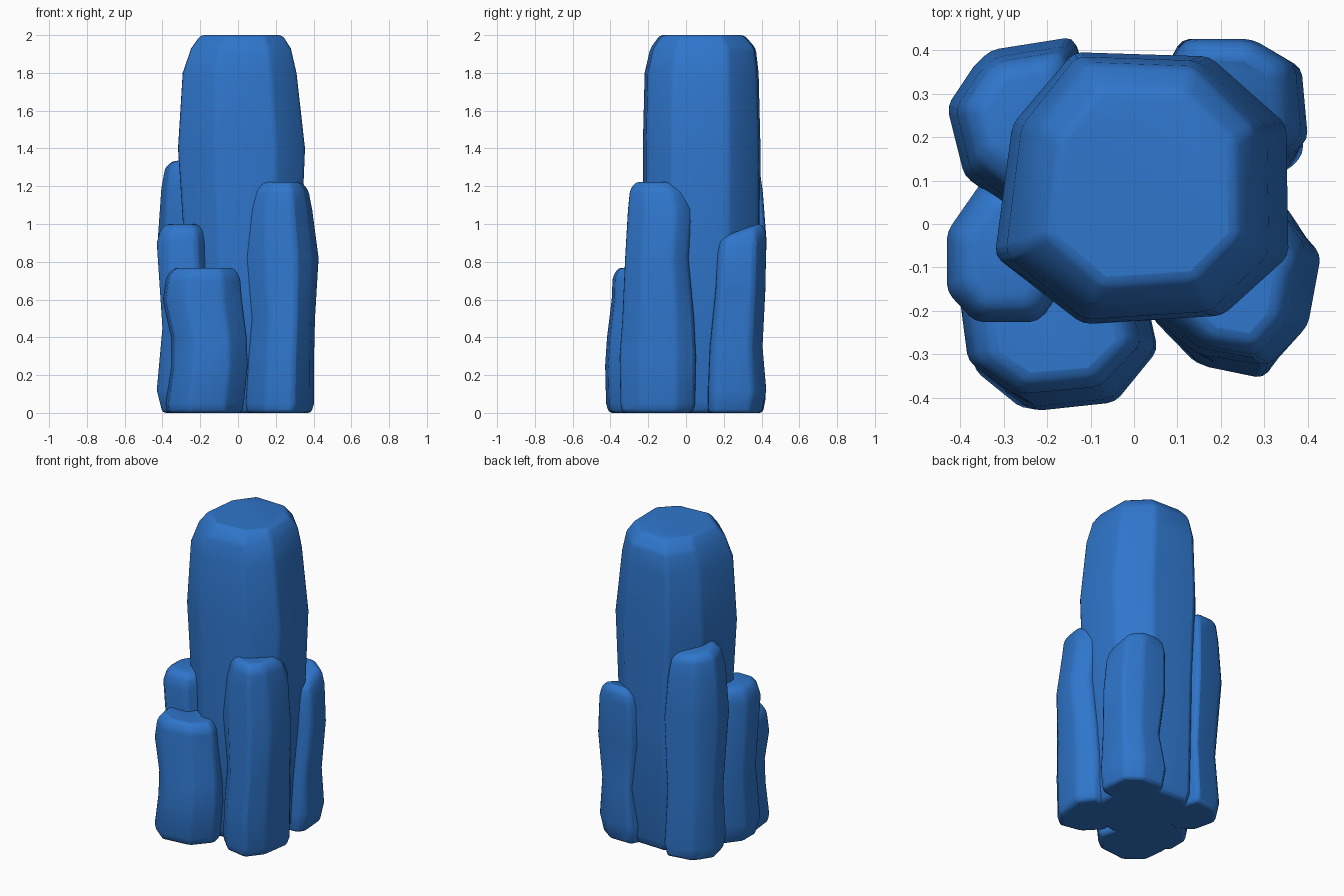
import bpy, bmesh, math

blue = bpy.data.materials.new("blue_stone")
blue.diffuse_color = (0.028, 0.18, 0.6, 1)


def column(name, outline, rings, tilt=(0, 0)):
    """Loft an eight-sided outline through rings of (z, x0, x1, y0, y1)."""
    xs, ys = [p[0] for p in outline], [p[1] for p in outline]
    unit = [((x - min(xs)) / (max(xs) - min(xs)),
             (y - min(ys)) / (max(ys) - min(ys))) for x, y in outline]
    top = rings[-1][0]
    bm = bmesh.new()
    loops = []
    for z, x0, x1, y0, y1 in rings:
        # the crown may slope; lower rings stay level
        k = 1 if z > top - 0.15 else 0
        loop = []
        for u, v in unit:
            dz = k * ((u - 0.5) * tilt[0] + (v - 0.5) * tilt[1])
            loop.append(bm.verts.new((x0 + u * (x1 - x0), y0 + v * (y1 - y0), z + dz)))
        loops.append(loop)
    n = len(unit)
    for a, b in zip(loops, loops[1:]):
        for i in range(n):
            j = (i + 1) % n
            bm.faces.new((a[i], a[j], b[j], b[i]))
    bm.faces.new(loops[0][::-1])
    bm.faces.new(loops[-1])
    bmesh.ops.recalc_face_normals(bm, faces=bm.faces)
    me = bpy.data.meshes.new(name)
    bm.to_mesh(me)
    bm.free()
    me.materials.append(blue)
    ob = bpy.data.objects.new(name, me)
    bpy.context.collection.objects.link(ob)
    # worn edges
    bev = ob.modifiers.new("worn_edges", "BEVEL")
    bev.width = 0.018
    bev.segments = 2
    bev.limit_method = 'ANGLE'
    bev.angle_limit = math.radians(22)
    bpy.ops.object.select_all(action='DESELECT')
    ob.select_set(True)
    bpy.context.view_layer.objects.active = ob
    bpy.ops.object.shade_smooth_by_angle(angle=math.radians(50))


# tall central column
column("main_column",
       [(-.32, -.08), (-.12, -.24), (.20, -.22), (.35, -.08),
        (.345, .23), (.17, .39), (-.14, .40), (-.28, .23)],
       [(0, -.24, .28, -.19, .36), (.06, -.26, .30, -.21, .38),
        (.8, -.28, .33, -.23, .39), (1.4, -.32, .355, -.23, .395),
        (1.8, -.295, .31, -.22, .385), (1.93, -.25, .28, -.19, .37),
        (2.0, -.20, .235, -.14, .31)])

# front right column
column("front_right_column",
       [(.04, -.22), (.15, -.33), (.31, -.36), (.40, -.25),
        (.43, -.05), (.36, .05), (.18, .06), (.05, -.04)],
       [(0, .05, .39, -.34, .04), (.05, .04, .405, -.35, .055),
        (.3, .055, .405, -.355, .06), (.5, .07, .41, -.34, .05),
        (.82, .035, .43, -.325, .02), (1.08, .05, .395, -.31, .04),
        (1.18, .085, .375, -.30, .00), (1.222, .12, .34, -.27, -.05)])

# short front left column
column("front_left_column",
       [(-.40, -.18), (-.38, -.34), (-.26, -.43), (-.05, -.41),
        (.06, -.29), (.02, -.13), (-.10, -.05), (-.32, -.07)],
       [(0, -.38, .025, -.41, -.05), (.05, -.385, .035, -.425, -.05),
        (.25, -.355, .055, -.43, -.05), (.4, -.355, .05, -.42, -.05),
        (.6, -.40, .025, -.395, -.06), (.72, -.38, .015, -.39, -.08),
        (.768, -.34, -.02, -.36, -.12)])

# left column
column("left_column",
       [(-.43, -.15), (-.36, -.22), (-.20, -.22), (-.14, -.14),
        (-.14, .04), (-.20, .12), (-.34, .11), (-.43, -.01)],
       [(0, -.40, -.14, -.20, .10), (.12, -.43, -.13, -.22, .11),
        (.45, -.40, -.15, -.21, .09), (.9, -.43, -.165, -.225, .11),
        (.97, -.41, -.175, -.21, .09), (1.0, -.38, -.21, -.18, .05)])

# back left column
column("back_left_column",
       [(-.43, .27), (-.39, .11), (-.28, .03), (-.14, .08),
        (-.08, .25), (-.14, .43), (-.33, .40), (-.37, .36)],
       [(0, -.39, -.10, .06, .41), (.08, -.41, -.08, .04, .425),
        (.4, -.39, -.09, .05, .40), (.9, -.43, -.08, .03, .43),
        (1.18, -.41, -.10, .05, .41), (1.29, -.39, -.12, .08, .395),
        (1.325, -.35, -.16, .13, .36)], tilt=(-.02, -.02))

# back right column
column("back_right_column",
       [(.06, .34), (.10, .20), (.20, .12), (.36, .13),
        (.40, .17), (.385, .36), (.28, .43), (.11, .43)],
       [(0, .07, .37, .11, .40), (.12, .06, .39, .11, .425),
        (.35, .10, .38, .12, .405), (.65, .06, .40, .15, .42),
        (.87, .07, .385, .16, .425), (.94, .09, .365, .17, .42),
        (.97, .13, .33, .20, .39)], tilt=(0, .07))
